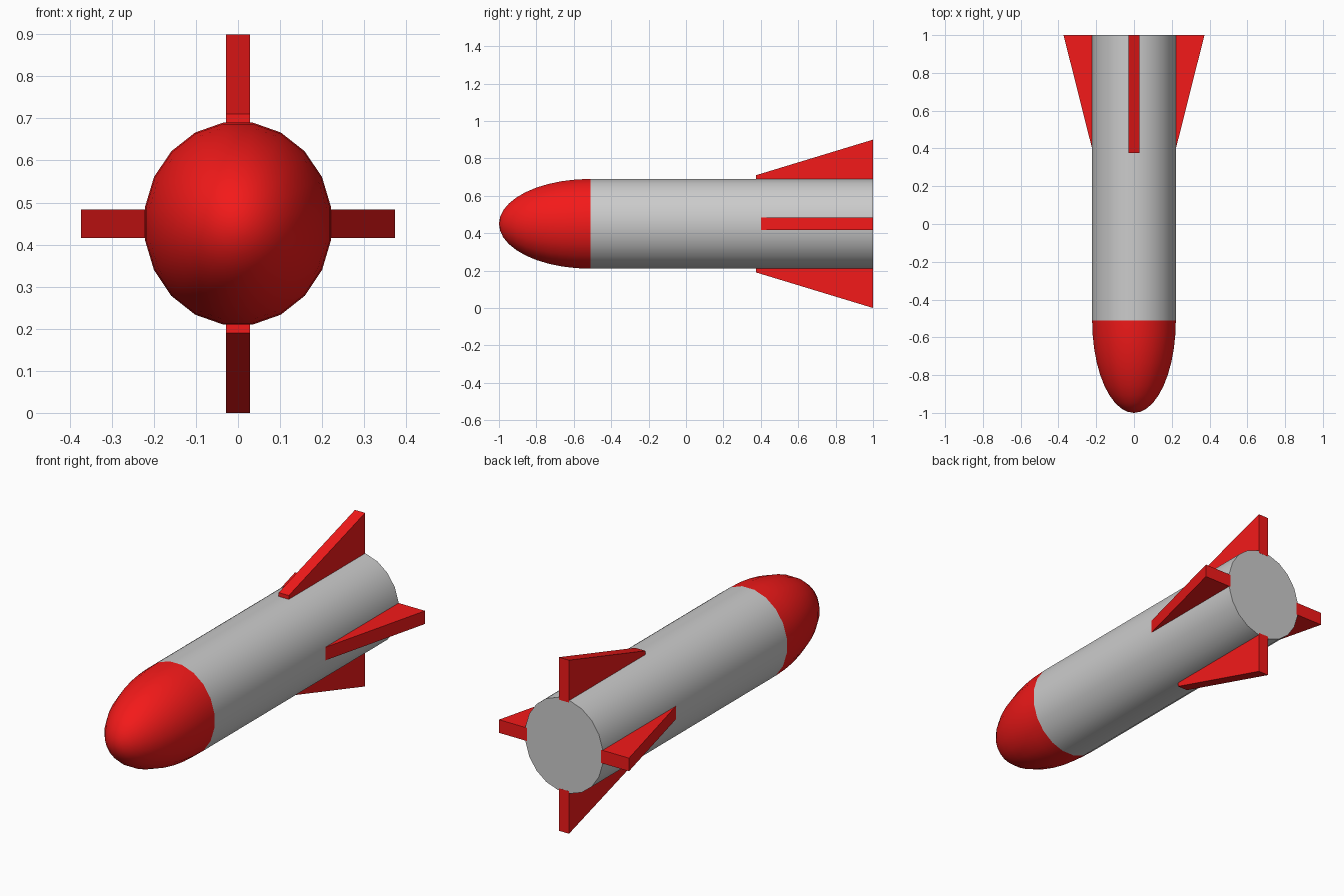
import bpy, bmesh, math

if "Cube" in bpy.data.objects:
    bpy.data.objects.remove(bpy.data.objects["Cube"])

SIDES, RX, RZ, CZ = 20, 0.2243, 0.243, 0.45

red = bpy.data.materials.new("red_paint")
red.diffuse_color = (0.9, 0.01, 0.01, 1)
red.use_nodes = True
red.node_tree.nodes["Principled BSDF"].inputs["Base Color"].default_value = red.diffuse_color


def finish(bm, name, mat=None, smooth=False):
    bmesh.ops.recalc_face_normals(bm, faces=bm.faces)
    mesh = bpy.data.meshes.new(name)
    bm.to_mesh(mesh)
    bm.free()
    ob = bpy.data.objects.new(name, mesh)
    bpy.context.collection.objects.link(ob)
    if mat:
        mesh.materials.append(mat)
    if smooth:
        bpy.ops.object.select_all(action='DESELECT')
        ob.select_set(True)
        bpy.context.view_layer.objects.active = ob
        bpy.ops.object.shade_smooth_by_angle(angle=math.radians(40))
    return ob


def lathe(name, profile, mat=None, tip=None, cap=False):
    """Elliptical rings along y from (y, scale) pairs, optional tip and end cap."""
    bm = bmesh.new()
    rings = []
    for y, s in profile:
        angles = [math.tau * (i + 0.5) / SIDES for i in range(SIDES)]
        rings.append([bm.verts.new((RX * s * math.cos(a), y, CZ + RZ * s * math.sin(a)))
                      for a in angles])
    for a, b in zip(rings, rings[1:]):
        for i in range(SIDES):
            j = (i + 1) % SIDES
            bm.faces.new((a[i], a[j], b[j], b[i]))
    if tip is not None:
        t = bm.verts.new((0, tip, CZ))
        for i in range(SIDES):
            bm.faces.new((t, rings[0][i], rings[0][(i + 1) % SIDES]))
    if cap:
        bm.faces.new(rings[-1])
    # keep normals outward on the open shells
    ob = finish(bm, name, mat, smooth=True)
    return ob


def fin(name, outline, half_thickness, place):
    """Extruded fin: outline of (radial, y), place maps (radial, y, side) to xyz."""
    bm = bmesh.new()
    a, b = ([bm.verts.new(place(r, y, s * half_thickness)) for r, y in outline]
            for s in (-1, 1))
    bm.faces.new(a)
    bm.faces.new(b[::-1])
    n = len(outline)
    for i in range(n):
        j = (i + 1) % n
        bm.faces.new((a[i], b[i], b[j], a[j]))
    return finish(bm, name, red)


# Grey tube with a closed tail
lathe("body", [(-0.51, 1), (0.9995, 1)], cap=True)

# Rounded nose, half an ellipsoid
steps = 10
lathe("nose", [(-0.51 - 0.49 * math.cos(t), math.sin(t))
               for t in (math.pi / 2 * k / steps for k in range(1, steps + 1))],
      red, tip=-1.0)

# Four tail fins: upper/lower pair is taller and thinner than the left/right pair
tall = [(0.23, 0.375), (0.26, 0.375), (0.45, 1), (0.23, 1)]
wide = [(0.213, 0.4), (0.222, 0.4), (0.373, 1), (0.213, 1)]
for s, v, h in ((1, "upper", "right"), (-1, "lower", "left")):
    fin(v + "_fin", tall, 0.029, lambda r, y, w: (w, y, CZ + s * r))
    fin(h + "_fin", wide, 0.034, lambda r, y, w: (s * r, y, CZ + w))
